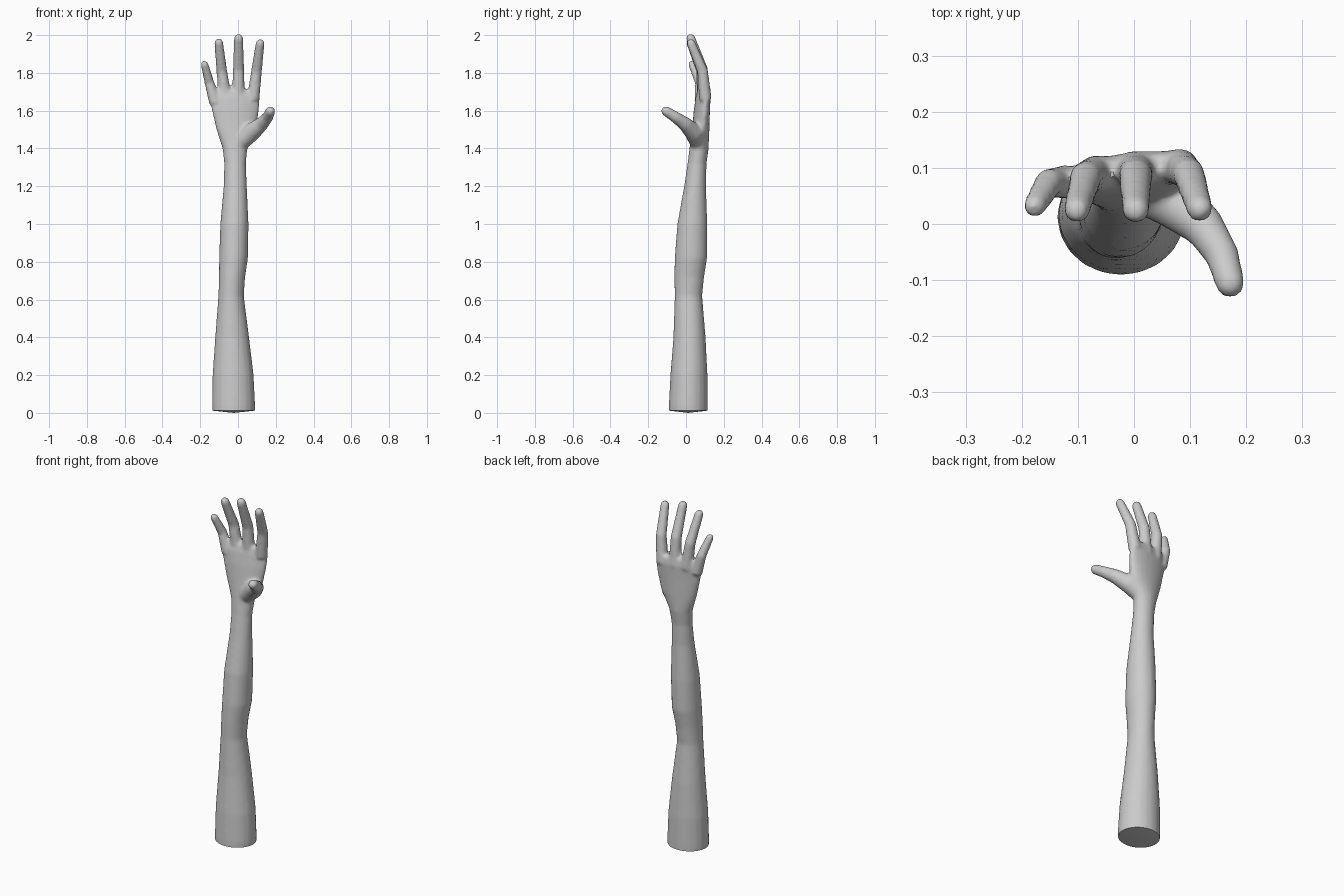
import bpy, bmesh
from math import sin, cos, pi
from mathutils import Vector

if "Cube" in bpy.data.objects:
    bpy.data.objects.remove(bpy.data.objects["Cube"])

bm = bmesh.new()


def loft(rings):
    """Skin a list of point rings into a closed tube."""
    rows = [[bm.verts.new(p) for p in r] for r in rings]
    n = len(rows[0])
    for a, b in zip(rows, rows[1:]):
        for i in range(n):
            j = (i + 1) % n
            bm.faces.new((a[i], a[j], b[j], b[i]))
    bm.faces.new(rows[0][::-1])
    bm.faces.new(rows[-1])


def section(z, x0, x1, y0, y1, slope=0.0, n=20):
    """Flat oval between the given limits; slope shears y along x."""
    cx, cy, rx, ry = (x0 + x1) / 2, (y0 + y1) / 2, (x1 - x0) / 2, (y1 - y0) / 2
    pts = []
    for i in range(n):
        a = 2 * pi * i / n
        x = rx * cos(a)
        pts.append((cx + x, cy + ry * sin(a) + slope * x, z))
    return pts


def digit(path, n=14):
    """Round tube along (x, y, z, radius) points with a domed tip."""
    pts = [Vector(p[:3]) for p in path]
    rad = [p[3] for p in path]
    end = (pts[-1] - pts[-2]).normalized()
    tip, r = pts[-1], rad[-1]
    for k in (0.5, 0.85, 0.99):
        pts.append(tip + end * r * k)
        rad.append(r * (1 - k * k) ** 0.5)
    rings = []
    for i, p in enumerate(pts):
        d = (pts[min(i + 1, len(pts) - 1)] - pts[max(i - 1, 0)]).normalized()
        u = Vector((0, 1, 0)).cross(d).normalized()
        v = d.cross(u)
        rings.append([p + (u * cos(2 * pi * k / n) + v * sin(2 * pi * k / n)) * rad[i]
                      for k in range(n)])
    loft(rings)


# Upper arm, elbow, forearm, wrist and palm
loft([section(*s) for s in (
    (-0.06, -0.135, 0.088, -0.090, 0.115),
    (0.04, -0.137, 0.091, -0.091, 0.116),
    (0.20, -0.135, 0.083, -0.083, 0.114),
    (0.40, -0.121, 0.059, -0.067, 0.104),
    (0.62, -0.104, 0.031, -0.060, 0.086),
    (0.72, -0.101, 0.038, -0.062, 0.096),
    (0.82, -0.100, 0.053, -0.060, 0.112),
    (1.00, -0.094, 0.056, -0.046, 0.113),
    (1.20, -0.076, 0.047, -0.010, 0.106),
    (1.32, -0.073, 0.042, 0.008, 0.109),
    (1.40, -0.082, 0.050, 0.018, 0.120, 0.05),
    (1.50, -0.115, 0.095, 0.032, 0.123, 0.10),
    (1.60, -0.139, 0.112, 0.044, 0.124, 0.13),
    (1.67, -0.152, 0.116, 0.055, 0.126, 0.14),
    (1.71, -0.132, 0.108, 0.068, 0.120, 0.14))])

# Four fingers: knuckle, middle joint and tip, curling toward the palm
for knuckle, joint, tip, r in (
        ((-0.122, 0.075, 1.64), (-0.152, 0.073, 1.75), (-0.177, 0.032, 1.845), 0.021),
        ((-0.066, 0.090, 1.66), (-0.086, 0.083, 1.81), (-0.102, 0.025, 1.960), 0.024),
        ((0.002, 0.097, 1.66), (0.003, 0.086, 1.82), (0.003, 0.025, 1.983), 0.025),
        ((0.080, 0.103, 1.66), (0.098, 0.088, 1.81), (0.117, 0.027, 1.956), 0.024)):
    digit([(*knuckle, r + 0.010), (*joint, r + 0.005), (*tip, r)])

# Thumb with its fleshy base
digit([(0.000, 0.070, 1.42, 0.045), (0.070, 0.042, 1.485, 0.050),
       (0.125, -0.005, 1.530, 0.038), (0.157, -0.055, 1.565, 0.031),
       (0.171, -0.105, 1.597, 0.027)])

mesh = bpy.data.meshes.new("arm_source")
bm.to_mesh(mesh)
bm.free()
source = bpy.data.objects.new("arm_source", mesh)
bpy.context.collection.objects.link(source)

# Fuse the parts into one skin and soften the joins
fuse = source.modifiers.new("fuse", 'REMESH')
fuse.mode = 'VOXEL'
fuse.voxel_size = 0.008
soft = source.modifiers.new("soften", 'SMOOTH')
soft.factor = 0.5
soft.iterations = 8
skin = bpy.data.meshes.new_from_object(
    source.evaluated_get(bpy.context.evaluated_depsgraph_get()))
bpy.data.objects.remove(source)

# Cut the base flat and close it with a shallow cone
bm = bmesh.new()
bm.from_mesh(skin)
cut = bmesh.ops.bisect_plane(bm, geom=bm.verts[:] + bm.edges[:] + bm.faces[:],
                             plane_co=(0, 0, 0.012), plane_no=(0, 0, -1), clear_outer=True)
rim = [e for e in bm.edges if e.is_boundary]
centre = bm.verts.new((-0.023, 0.012, 0))
for e in rim:
    bm.faces.new((*e.verts, centre))
bmesh.ops.recalc_face_normals(bm, faces=bm.faces[:])
bm.to_mesh(skin)
bm.free()

arm = bpy.data.objects.new("arm_and_hand", skin)
bpy.context.collection.objects.link(arm)
bpy.context.view_layer.objects.active = arm
arm.select_set(True)
bpy.ops.object.shade_smooth_by_angle(angle=pi / 4)
